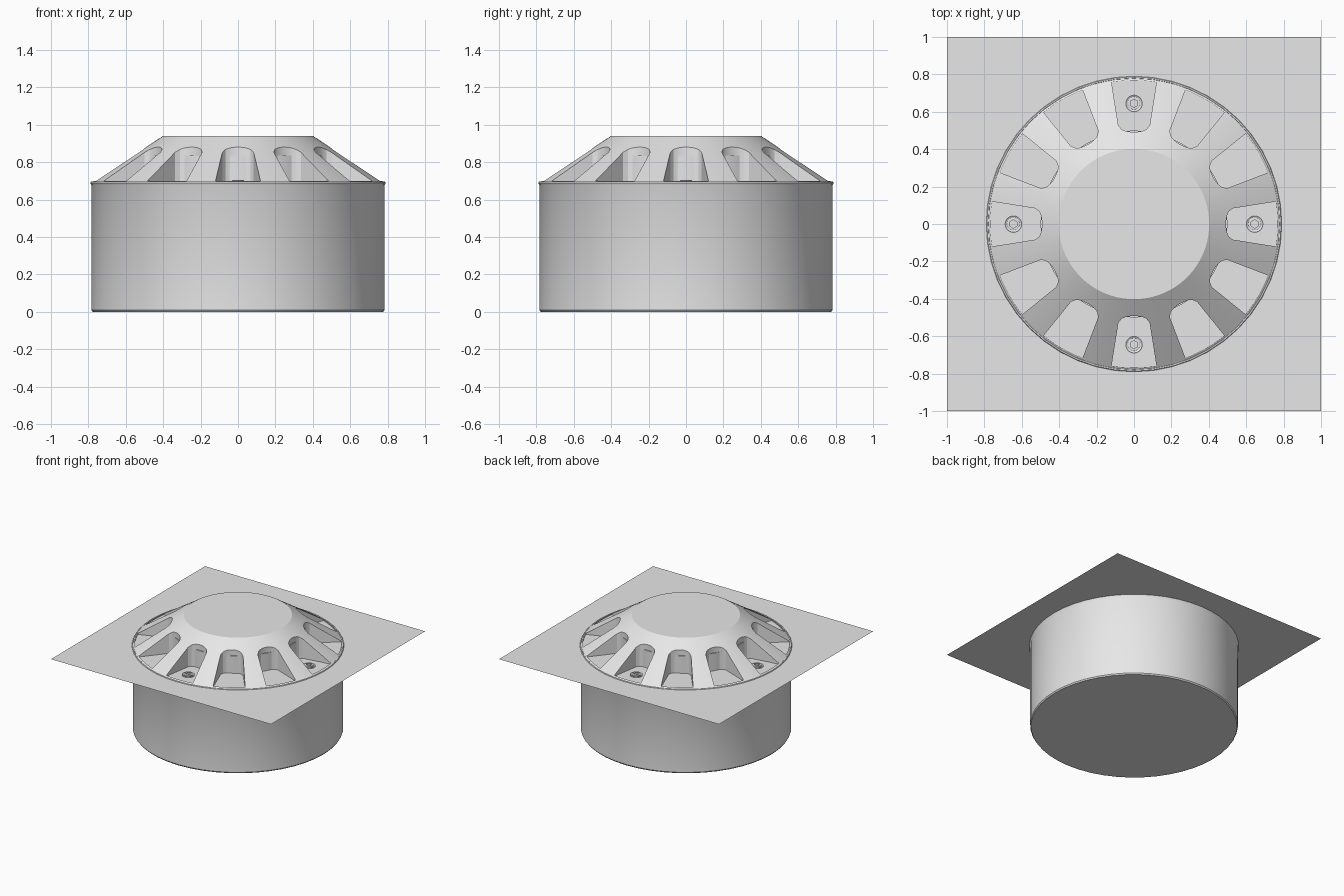
import bpy, bmesh, math
from math import sin, cos, pi, radians

if "Cube" in bpy.data.objects:
    bpy.data.objects.remove(bpy.data.objects["Cube"])

grey = bpy.data.materials.new("plain_grey")
grey.diffuse_color = (0.8, 0.8, 0.8, 1)
grey.use_nodes = True
grey.node_tree.nodes["Principled BSDF"].inputs["Base Color"].default_value = grey.diffuse_color


def make(name, bm, angle=30, smooth=True):
    bmesh.ops.remove_doubles(bm, verts=bm.verts, dist=1e-5)
    me = bpy.data.meshes.new(name)
    bm.to_mesh(me)
    bm.free()
    ob = bpy.data.objects.new(name, me)
    bpy.context.collection.objects.link(ob)
    me.materials.append(grey)
    if smooth:
        smooth_by_angle(ob, angle)
    return ob


def select_only(ob):
    bpy.ops.object.select_all(action='DESELECT')
    ob.select_set(True)
    bpy.context.view_layer.objects.active = ob


def smooth_by_angle(ob, angle=30):
    select_only(ob)
    bpy.ops.object.shade_smooth_by_angle(angle=radians(angle))


def lathe(bm, profile, n, cx=0, cy=0):
    """Spin (r, z[, shape]) points, listed from bottom outward and up; r = 0 at an end closes it.
    shape 'hex' or 'square' turns that ring into a polygon outline."""
    rings = []
    for p in profile:
        ring = []
        for i in range(n):
            a = 2 * pi * i / n
            r = p[0]
            if len(p) > 2:
                step = pi / 3 if p[2] == 'hex' else pi / 2
                r = p[0] / cos((a + step / 2) % step - step / 2)
            ring.append(bm.verts.new((cx + r * cos(a), cy + r * sin(a), p[1])))
        rings.append(ring)
    for lo, hi in zip(rings, rings[1:]):
        for i in range(n):
            j = (i + 1) % n
            bm.faces.new((lo[i], lo[j], hi[j], hi[i]))
    return rings


Z = 0.69

# Buried can with a small flared lip
bm = bmesh.new()
rings = lathe(bm, [(0.776, 0), (0.783, 0.01), (0.783, 0.676), (0.79, 0.69),
                   (0.787, 0.696), (0.78, 0.696), (0.776, 0.692)], 48)
bm.faces.new(rings[0][::-1])
make("buried_can", bm)

# Square ground sheet with a round hole
bm = bmesh.new()
lathe(bm, [(1.0, Z, 'square'), (0.785, Z)], 48)
make("ground_sheet", bm, smooth=False)

# Flat floor under the slots
bm = bmesh.new()
bm.faces.new(lathe(bm, [(0.782, 0.692)], 48)[0])
make("slot_floor", bm, smooth=False)

# Conical cover
bm = bmesh.new()
rings = lathe(bm, [(0.78, Z), (0.78, 0.693), (0.402, 0.94)], 96)
bm.faces.new(rings[0][::-1])
bm.faces.new(rings[-1])
cover = make("conical_cover", bm, smooth=False)

# Twelve radial slot cutters with a rounded inner end
bm = bmesh.new()
half = radians(9)
for k in range(12):
    c = k * pi / 6
    outline = []
    for i in range(7):
        t = -1 + i / 3
        outline.append((0.768, half * t))
    for i in range(13):
        t = 1 - i / 6
        outline.append((0.535 - 0.043 * math.sqrt(max(0, 1 - t * t)), half * t))
    low, top = ([bm.verts.new((r * cos(c + a), r * sin(c + a), z)) for r, a in outline]
                for z in (0.6, 1.1))
    bm.faces.new(low[::-1])
    bm.faces.new(top)
    for i in range(len(low)):
        j = (i + 1) % len(low)
        bm.faces.new((low[i], low[j], top[j], top[i]))
cutter = make("slot_cutter", bm, smooth=False)
cutter.hide_render = True
mod = cover.modifiers.new("slots", 'BOOLEAN')
mod.operation = 'DIFFERENCE'
mod.solver = 'EXACT'
mod.object = cutter
select_only(cover)
bpy.ops.object.modifier_apply(modifier=mod.name)
bpy.data.objects.remove(cutter, do_unlink=True)
smooth_by_angle(cover, 25)

# Lens drum standing behind the slots
bm = bmesh.new()
rings = lathe(bm, [(0.5, Z), (0.5, 0.835)], 48)
bm.faces.new(rings[-1])
make("lens_drum", bm)

# Four socket screws in the front, back and side slots
bm = bmesh.new()
for k in range(4):
    x, y = 0.645 * cos(k * pi / 2), 0.645 * sin(k * pi / 2)
    rings = lathe(bm, [(0.048, 0.692), (0.048, 0.698), (0.044, 0.7), (0.035, 0.694),
                       (0.033, 0.694), (0.033, 0.702), (0.03, 0.704),
                       (0.019, 0.704, 'hex'), (0.019, 0.693, 'hex')], 24, x, y)
    bm.faces.new(rings[-1])
make("socket_screws", bm)
